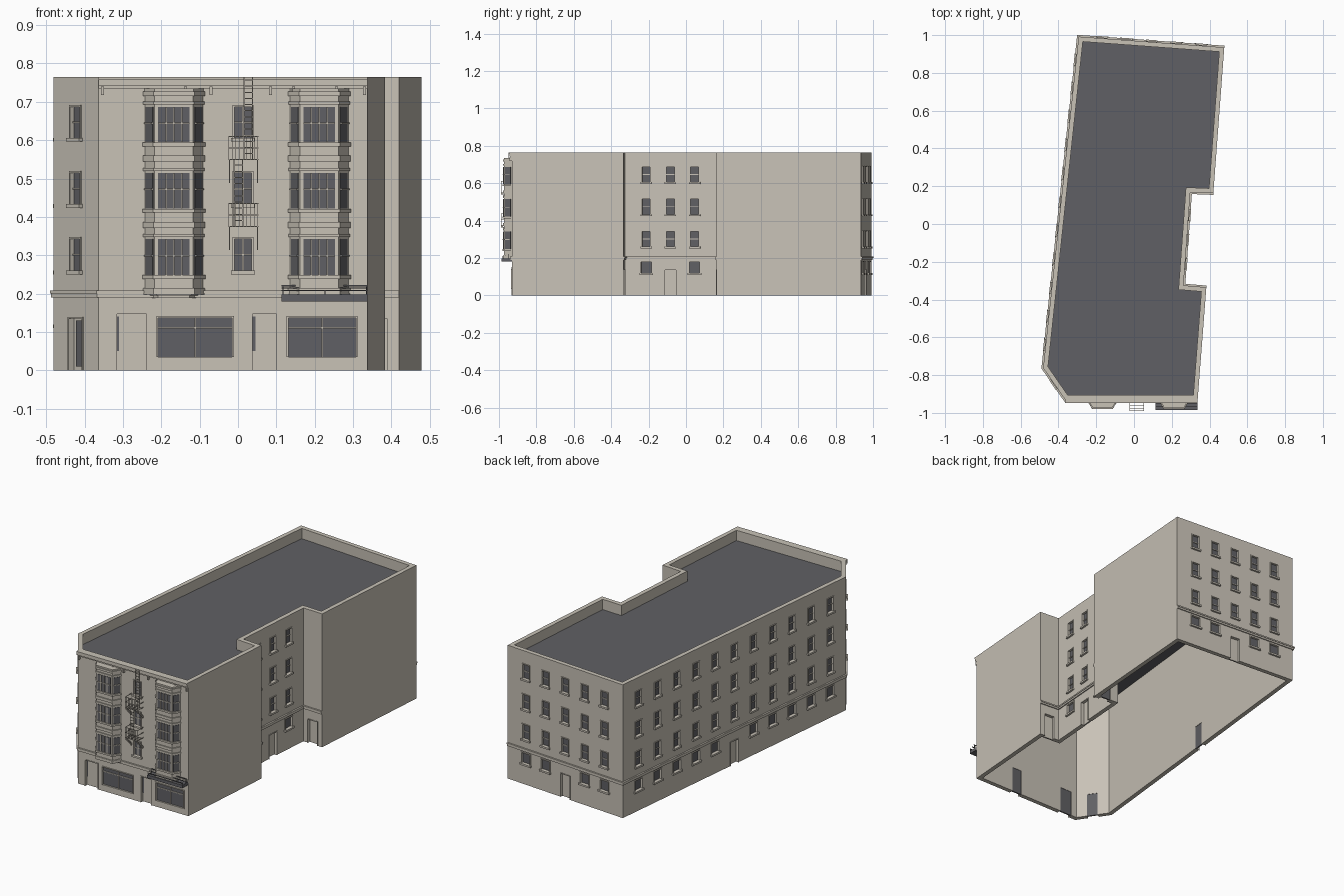
import bpy, bmesh
from mathutils import Matrix, Vector

if "Cube" in bpy.data.objects:
    bpy.data.objects.remove(bpy.data.objects["Cube"], do_unlink=True)


def material(name, col):
    m = bpy.data.materials.new(name)
    m.use_nodes = True
    m.diffuse_color = col
    m.node_tree.nodes["Principled BSDF"].inputs["Base Color"].default_value = col
    return m


STONE = material("warm stone", (0.58, 0.54, 0.47, 1))
DARK = material("dark grey", (0.118, 0.118, 0.128, 1))
parts = {}


def part(name, mat=STONE):
    return parts.setdefault(name, (bmesh.new(), mat))[0]


def finish(name):
    bm, mat = parts[name]
    bmesh.ops.recalc_face_normals(bm, faces=bm.faces)
    me = bpy.data.meshes.new(name)
    bm.to_mesh(me)
    bm.free()
    me.materials.append(mat)
    ob = bpy.data.objects.new(name, me)
    bpy.context.collection.objects.link(ob)
    return ob


# A wall frame has an origin, a direction along the wall and an outward normal
def frame(a, b):
    u = (Vector(b) - Vector(a)).normalized()
    return Vector(a), u, Vector((u.y, -u.x)), (Vector(b) - Vector(a)).length


def box(bm, w, s0, s1, o0, o1, z0, z1):
    p, u, n, _ = w
    c = p + u * (s0 + s1) / 2 + n * (o0 + o1) / 2
    rot = Matrix(((u.x, -n.x, 0), (u.y, -n.y, 0), (0, 0, 1))).to_4x4()
    size = Matrix.Diagonal((s1 - s0, o1 - o0, z1 - z0, 1))
    at = Matrix.Translation((c.x, c.y, (z0 + z1) / 2))
    bmesh.ops.create_cube(bm, size=1, matrix=at @ rot @ size)


def offset(pts, d, closed):
    out, k = [], len(pts)
    for i, p in enumerate(pts):
        ns = []
        if closed or i > 0:
            ns.append(frame(pts[i - 1], p)[2])
        if closed or i < k - 1:
            ns.append(frame(p, pts[(i + 1) % k])[2])
        m = (ns[0] + ns[-1]) / (1 + ns[0].dot(ns[-1]))
        out.append(Vector(p) + m * d)
    return out


# Rectangular section swept along a plan outline
def sweep(bm, pts, o0, o1, z0, z1, closed=False):
    a, b = offset(pts, o0, closed), offset(pts, o1, closed)
    rings = [[bm.verts.new((p.x, p.y, z)) for p, z in
              ((a[i], z0), (b[i], z0), (b[i], z1), (a[i], z1))] for i in range(len(pts))]
    n = len(pts)
    for i in range(n if closed else n - 1):
        r, q = rings[i], rings[(i + 1) % n]
        for j in range(4):
            bm.faces.new((r[j], r[(j + 1) % 4], q[(j + 1) % 4], q[j]))
    if not closed:
        bm.faces.new(rings[0])
        bm.faces.new(rings[-1])


def prism(bm, pts, z0, z1):
    base = [bm.verts.new((p[0], p[1], z0)) for p in pts]
    top = [bm.verts.new((p[0], p[1], z1)) for p in pts]
    bm.faces.new(base)
    bm.faces.new(top)
    for i in range(len(pts)):
        j = (i + 1) % len(pts)
        bm.faces.new((base[i], base[j], top[j], top[i]))


FY = -0.931
P = [(-0.364, FY), (0.337, FY), (0.383, -0.335), (0.262, -0.325), (0.298, 0.168),
     (0.42, 0.163), (0.478, 0.935), (-0.293, 0.992), (-0.481, -0.762)]
walls = [frame(P[i], P[(i + 1) % len(P)]) for i in range(len(P))]
front = (Vector((0, FY)), *walls[0][1:])
TOP = 0.765
FLOORS = [(0.26, 0.342), (0.433, 0.514), (0.606, 0.687)]
cut = part("opening_cutter")


# Panes set between bars on a wall
def glazing(w, s0, s1, z0, z1, o, cols, splits, bar=0.004):
    box(part("window_glass", DARK), w, s0, s1, o - 0.003, o, z0, z1)
    b = part("window_bars")
    for i in range(1, cols):
        s = s0 + (s1 - s0) * i / cols
        box(b, w, s - bar / 2, s + bar / 2, o - 0.001, o + 0.004, z0, z1)
    for f in splits:
        z = z0 + (z1 - z0) * f
        box(b, w, s0, s1, o - 0.001, o + 0.005, z - bar / 2, z + bar / 2)


def window(w, s, z0, z1, width=0.043, cols=1, splits=(0.5,), sill=True):
    s0, s1 = s - width / 2, s + width / 2
    box(cut, w, s0, s1, -0.012, 0.02, z0, z1)
    glazing(w, s0, s1, z0, z1, -0.009, cols, splits)
    t = part("window_trim")
    for a, b in ((s0 - 0.005, s0), (s1, s1 + 0.005)):
        box(t, w, a, b, -0.002, 0.004, z0, z1 + 0.005)
    box(t, w, s0, s1, -0.002, 0.004, z1, z1 + 0.005)
    if sill:
        box(t, w, s0 - 0.009, s1 + 0.009, -0.002, 0.011, z0 - 0.01, z0)


def door(w, s, width=0.06, h=0.135):
    s0, s1 = s - width / 2, s + width / 2
    box(cut, w, s0, s1, -0.05, 0.02, -0.02, h)
    box(part("doors"), w, s0, s1, -0.019, -0.015, 0, h)
    box(part("door_backs", DARK), w, s0, s1, -0.023, -0.019, 0, h)
    t = part("door_trim")
    for a, b in ((s0 - 0.004, s0), (s1, s1 + 0.004)):
        box(t, w, a, b, -0.002, 0.003, 0, h + 0.004)
    box(t, w, s0, s1, -0.002, 0.003, h, h + 0.004)


# Side, rear, notch and corner openings
def facade(w, spots, low, doors):
    for s in spots:
        for z0, z1 in FLOORS:
            window(w, s, z0, z1)
    for s in low:
        window(w, s, 0.12, 0.178, 0.055, 1, ())
    for s in doors:
        door(w, s)


L = walls[7][3]
cols = [L * (0.07 + 0.086 * i) for i in range(11)]
facade(walls[7], cols, cols[:5] + cols[6:], [cols[5]])
B = walls[6][3]
cols = [B * (0.16 + 0.17 * i) for i in range(5)]
facade(walls[6], cols, cols[:2] + cols[3:], [cols[2]])
facade(walls[3], [0.113, 0.243, 0.372], [0.113, 0.372], [0.243])
facade(walls[2], [], [], [0.06])
facade(walls[4], [], [], [0.06])
C = walls[8][3] / 2
facade(walls[8], [C], [], [C])
box(part("door_glass", DARK), walls[8], C - 0.016, C + 0.012, -0.016, -0.012, 0.01, 0.13)

# Street front: middle windows, shopfronts and doors
for z0, z1 in FLOORS:
    window(front, 0.013, z0, z1, 0.044, 2)
for s, width in ((-0.112, 0.192), (0.219, 0.176)):
    window(front, s, 0.035, 0.137, width, 2, (0.74,), sill=False)
for s, width, strip in ((-0.277, 0.078, 0.006), (0.069, 0.062, 0.008)):
    door(front, s, width, 0.147)
    s0 = s - width / 2
    box(part("door_glass", DARK), front, s0, s0 + strip, -0.016, -0.012, 0.05, 0.14)

# Bay windows
for cx in (-0.167, 0.212):
    bay = [(cx - 0.076, FY), (cx - 0.05, FY - 0.042), (cx + 0.05, FY - 0.042), (cx + 0.076, FY)]
    prism(part("bay_bodies"), bay, 0.2, 0.72)
    trim = part("bay_mouldings")
    for z0, z1, d in ((0.715, 0.727, 0.006), (0.727, 0.735, 0.001)):
        prism(trim, offset(bay, d, False), z0, z1)
    for z0, z1, d in ((0.205, 0.215, 0.004), (0.195, 0.205, -0.008), (0.188, 0.195, -0.016)):
        prism(trim, offset(bay, d, False), z0, z1)
    for z0, z1 in FLOORS:
        for a, b, d in ((z0 - 0.022, z0 - 0.012, 0.007), (z1 + 0.006, z1 + 0.014, 0.005),
                        (z0 - 0.062, z0 - 0.046, 0.006)):
            prism(trim, offset(bay, d, False), a, b)
        for i in range(3):
            w = frame(bay[i], bay[i + 1])
            m = 0.009 if i == 1 else 0.007
            glazing(w, m, w[3] - m, z0 - 0.011, z1, 0.002, 4 if i == 1 else 1, (0.54,))

# Cornice with brackets
crown = part("cornice")
for z0, z1, d in ((0.735, 0.743, 0.006), (0.743, 0.757, 0.012), (0.757, TOP, 0.016)):
    sweep(crown, P[:2], -0.002, d, z0, z1)
for x in (-0.353, -0.137, -0.07, 0.085, 0.145, 0.257, 0.33):
    box(crown, front, x - 0.004, x + 0.004, -0.002, 0.012, 0.718, 0.74)

# Belt course, leaving the two blank party walls plain
belt = part("belt_course")
for run in (P[6:] + P[:2], P[2:6]):
    sweep(belt, run, -0.002, 0.006, 0.19, 0.2)
    sweep(belt, run, -0.002, 0.009, 0.2, 0.208)

# Shop canopy with rails
canopy = part("canopy", DARK)
box(canopy, front, 0.114, 0.337, 0, 0.055, 0.18, 0.198)
for o, z in ((0.05, 0.207), (0.034, 0.213), (0.018, 0.219)):
    box(canopy, front, 0.114, 0.337, o, o + 0.004, z, z + 0.003)
for x in (0.116, 0.225, 0.333):
    box(canopy, front, x, x + 0.003, 0.018, 0.021, 0.198, 0.22)
    box(canopy, front, x, x + 0.003, 0.05, 0.053, 0.198, 0.209)

# Fire escape: balconies, braces and ladders
esc = part("fire_escape")
X0, X1, OUT, T = -0.025, 0.053, 0.058, 0.0025
for z in (0.374, 0.548):
    for h in (0, 0.03, 0.06):
        box(esc, front, X0, X1, OUT - T, OUT, z + h, z + h + T)
        for x in (X0, X1 - T):
            box(esc, front, x, x + T, 0, OUT, z + h, z + h + T)
    for i in range(9):
        x = X0 + (X1 - X0 - T) * i / 8
        box(esc, front, x, x + 0.0015, OUT - T, OUT, z, z + 0.06)
    for i in range(1, 4):
        box(esc, front, X0, X1, OUT * i / 4, OUT * i / 4 + T, z, z + T)
    for x in (X0 + 0.002, X1 - 0.004):
        for i in range(6):
            o = OUT * i / 6
            box(esc, front, x, x + T, o, o + OUT / 6, z - 0.06 + i * 0.01, z - 0.048 + i * 0.01)
for x, z0, z1, o in ((-0.012, 0.376, 0.548, 0.03), (0.014, 0.55, TOP, 0.018)):
    for e in (x, x + 0.022):
        box(esc, front, e, e + T, o, o + T, z0, z1)
    n = int((z1 - z0) / 0.016)
    for i in range(1, n + 1):
        box(esc, front, x, x + 0.022, o, o + T, z0 + i * 0.016 - T, z0 + i * 0.016)

# Hollow shell with parapet, and the roof deck
sweep(part("walls"), P, -0.025, 0, 0, TOP, True)
prism(part("roof_deck", DARK), offset(P, -0.024, True), 0.7, 0.706)

objs = {name: finish(name) for name in list(parts)}
shell, cutter = objs["walls"], objs["opening_cutter"]
cutter.hide_render = True
mod = shell.modifiers.new("openings", "BOOLEAN")
mod.object, mod.operation, mod.solver = cutter, "DIFFERENCE", "EXACT"
bpy.context.view_layer.update()
shell.data = bpy.data.meshes.new_from_object(
    shell.evaluated_get(bpy.context.evaluated_depsgraph_get()))
shell.modifiers.clear()
bpy.data.objects.remove(cutter, do_unlink=True)
